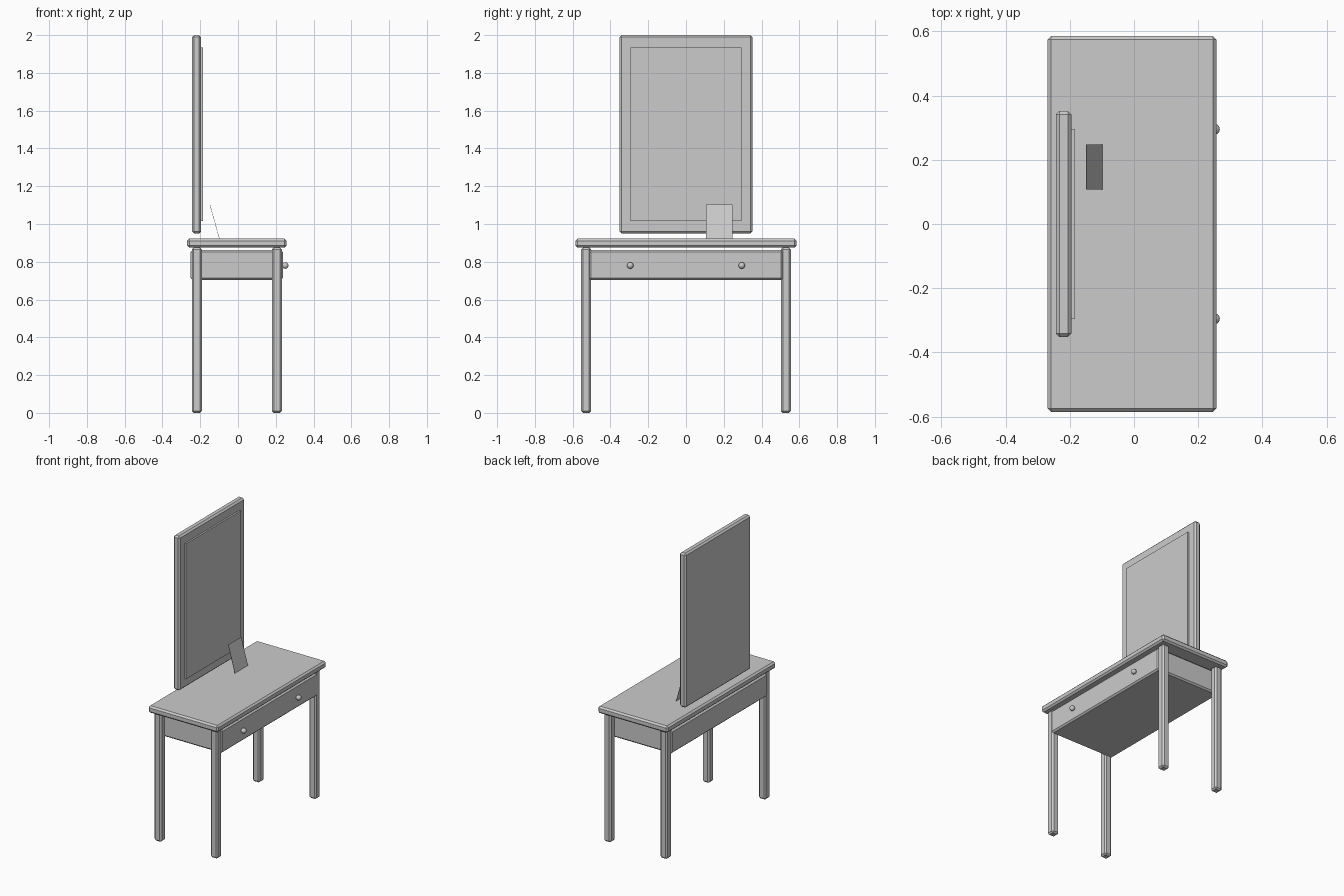
import bpy
from math import atan2, hypot

if "Cube" in bpy.data.objects:
    bpy.data.objects.remove(bpy.data.objects["Cube"])

CX = -0.006  # table centre in x; the knobs stick out at +x


def box(name, x, y, z, bevel=0.0):
    """Box from (min, max) ranges with an optional flat chamfer."""
    bpy.ops.mesh.primitive_cube_add(size=1)
    ob = bpy.context.object
    ob.name = name
    for v in ob.data.vertices:
        v.co = [r[0] if c < 0 else r[1] for c, r in zip(v.co, (x, y, z))]
    if bevel:
        m = ob.modifiers.new("chamfer", 'BEVEL')
        m.width = bevel
        m.segments = 1
    return ob


# Table top and drawer body
box("table_top", (CX - 0.263, CX + 0.263), (-0.585, 0.585), (0.875, 0.922), 0.011)
box("drawer_body", (CX - 0.245, CX + 0.243), (-0.514, 0.514), (0.704, 0.862), 0.01)

# Four legs
for xn, sx in (("back", -1), ("front", 1)):
    for yn, sy in (("left", -1), ("right", 1)):
        x, y = CX + sx * 0.212, sy * 0.529
        box(f"{xn}_{yn}_leg", (x - 0.0265, x + 0.0265),
            (y - 0.0265, y + 0.0265), (0, 0.875), 0.01)

# Drawer knobs
for name, y in (("left_knob", -0.295), ("right_knob", 0.295)):
    bpy.ops.mesh.primitive_uv_sphere_add(segments=24, ring_count=12,
                                         radius=0.017, location=(0.25, y, 0.78))
    bpy.context.object.name = name
    bpy.ops.object.shade_smooth()

# Mirror: chamfered frame with a raised glass panel
box("mirror_frame", (-0.243, -0.195), (-0.352, 0.352), (0.95, 2.0), 0.011)
box("mirror_glass", (-0.21, -0.184), (-0.295, 0.295), (1.015, 1.935))

# Card leaning back on the table
dx, dz = -0.05, 0.18
half = hypot(dx, dz) / 2
card = box("leaning_card", (-0.001, 0.001), (-0.07, 0.07), (-half, half))
card.location = (-0.124, 0.177, 1.014)
card.rotation_euler.y = atan2(dx, dz)
